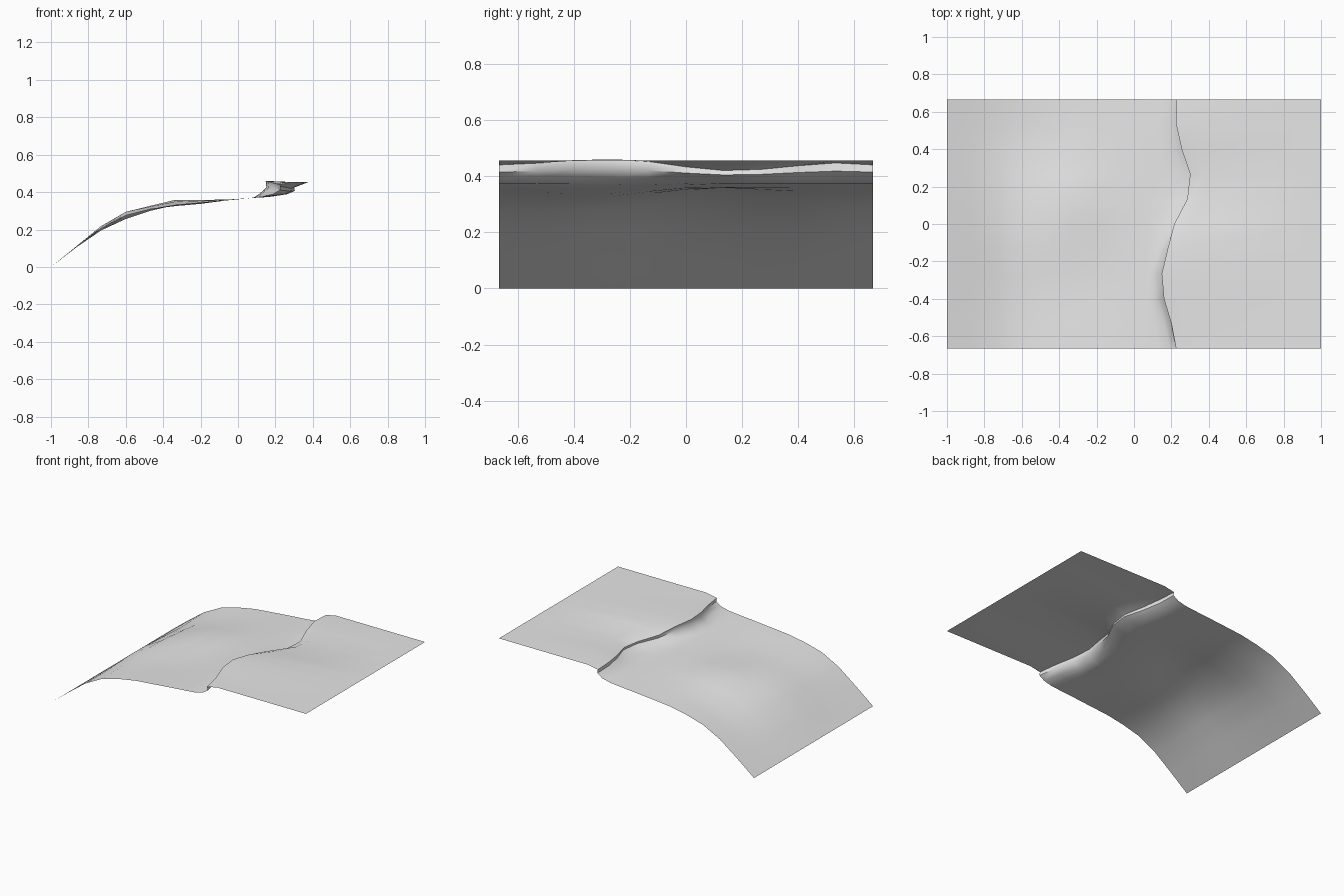
import bpy, bmesh
from math import exp, radians

cube = bpy.data.objects.get("Cube")
if cube:
    bpy.data.objects.remove(cube, do_unlink=True)

mat = bpy.data.materials.new("pale grey ground")
mat.use_nodes = True
mat.diffuse_color = (0.8, 0.8, 0.8, 1)
mat.node_tree.nodes["Principled BSDF"].inputs["Base Color"].default_value = (0.8, 0.8, 0.8, 1)

STEP = 2 / 15
HALF_DEPTH = 2 / 3

# Height of the slope at each step in x, from the low edge to the bank
SLOPE = [0.0, 0.105, 0.205, 0.275, 0.31, 0.333, 0.345, 0.357, 0.368]
# Winding lip of the bank, from front to back: (x, z)
LIP = [(0.225, 0.44), (0.20, 0.446), (0.16, 0.457), (0.148, 0.46), (0.18, 0.452), (0.215, 0.433),
       (0.285, 0.42), (0.30, 0.424), (0.255, 0.437), (0.225, 0.447), (0.225, 0.44)]
PLATEAU = 0.455


def bump(x, y, cx, cy, size, height):
    return height * exp(-((x - cx) ** 2 + (y - cy) ** 2) / size ** 2)


def swell(x, y):
    """Gentle unevenness of the slope."""
    return (bump(x, y, -0.6, -0.1, 0.2, 0.02) + bump(x, y, -0.6, 0.45, 0.18, -0.02)
            + bump(x, y, -0.33, 0.13, 0.17, 0.025) + bump(x, y, -0.27, -0.35, 0.17, -0.01))


def section(row):
    """One cross-section running from the low edge to the plateau's far edge."""
    y = -HALF_DEPTH + row * STEP
    lip_x, lip_z = LIP[row]
    points = []
    for i, z in enumerate(SLOPE):
        x = -1 + i * STEP
        points.append((x, y, z + (swell(x, y) if i else 0)))
    foot_x, foot_z = lip_x - 0.035, 0.389
    points += [
        ((points[-1][0] + foot_x) / 2, y, 0.374),
        (foot_x, y, foot_z),
        (lip_x + 0.004, y, foot_z + 0.5 * (lip_z - foot_z)),
        (lip_x, y, lip_z),
        (lip_x + 0.08, y, PLATEAU),
        (1, y, PLATEAU),
    ]
    return points


# Loft the cross-sections into one open sheet
bm = bmesh.new()
rows = [[bm.verts.new(p) for p in section(r)] for r in range(len(LIP))]
for a, b in zip(rows, rows[1:]):
    for i in range(len(a) - 1):
        bm.faces.new((a[i], a[i + 1], b[i + 1], b[i]))
mesh = bpy.data.meshes.new("ground_sheet")
bm.to_mesh(mesh)
bm.free()
mesh.materials.append(mat)

ground = bpy.data.objects.new("ground_sheet", mesh)
bpy.context.collection.objects.link(ground)
bpy.ops.object.select_all(action="DESELECT")
ground.select_set(True)
bpy.context.view_layer.objects.active = ground
bpy.ops.object.shade_smooth_by_angle(angle=radians(62))
